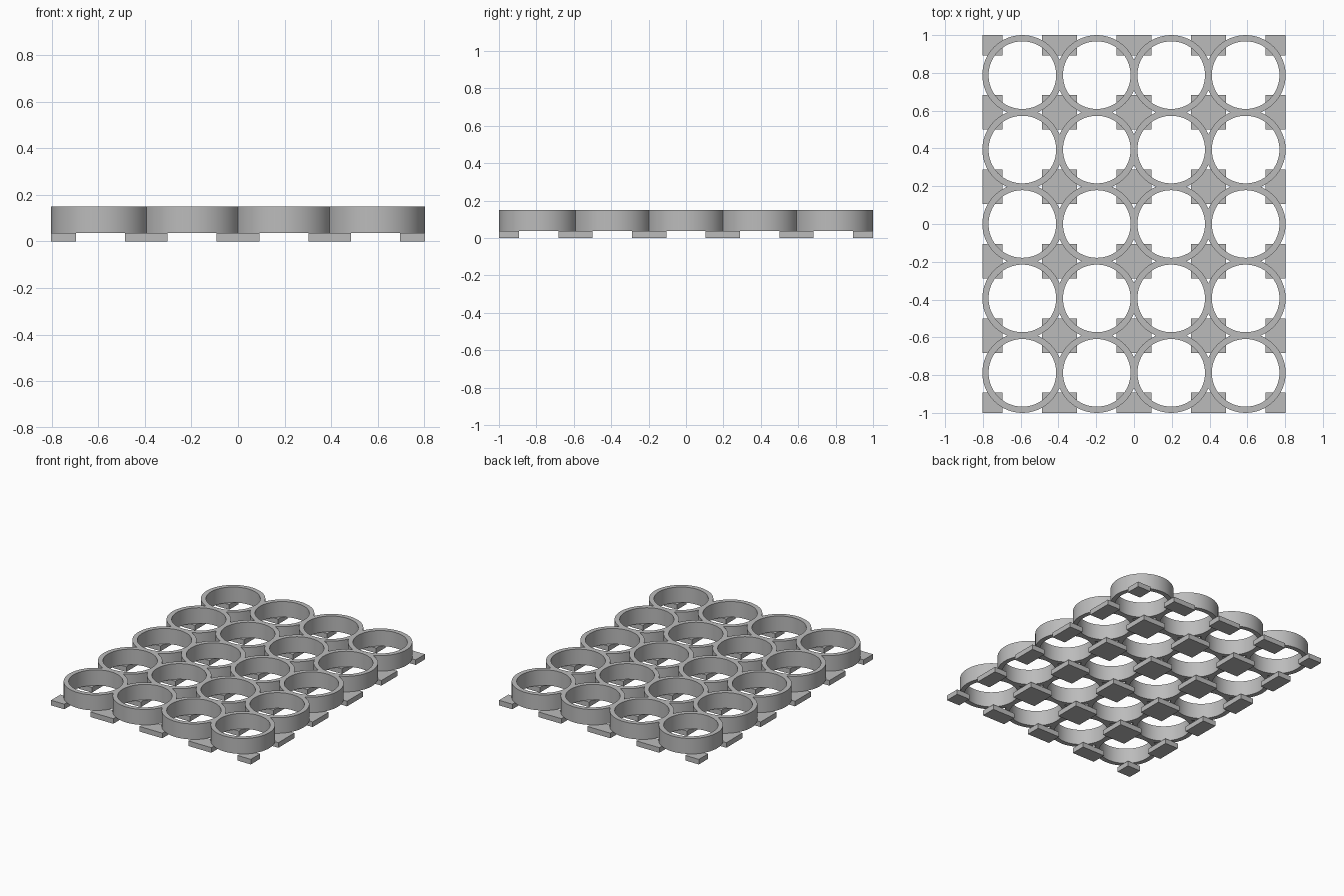
import bpy, bmesh, math

COLS, ROWS = 4, 5
PITCH = 0.394
OUTER, INNER = 0.212, 0.179
PAD_TOP, RING_TOP = 0.037, 0.15
PAD_HALF = 0.092
SEGMENTS = 64
HALF_X = (COLS - 1) * PITCH / 2 + OUTER
HALF_Y = (ROWS - 1) * PITCH / 2 + OUTER

cube = bpy.data.objects.get("Cube")
if cube:
    bpy.data.objects.remove(cube)

grey = bpy.data.materials.new("plain_grey")
grey.use_nodes = True
colour = (0.5, 0.5, 0.5, 1)
grey.diffuse_color = colour
grey.node_tree.nodes["Principled BSDF"].inputs["Base Color"].default_value = colour


def make_object(name, bm):
    bmesh.ops.remove_doubles(bm, verts=bm.verts, dist=0.0005)
    bmesh.ops.recalc_face_normals(bm, faces=bm.faces)
    mesh = bpy.data.meshes.new(name)
    bm.to_mesh(mesh)
    bm.free()
    mesh.materials.append(grey)
    obj = bpy.data.objects.new(name, mesh)
    bpy.context.collection.objects.link(obj)
    return obj


def clip(value, index, count):
    """Trim a ring at the seam it shares with a neighbour; report if trimmed."""
    seam = PITCH / 2
    if abs(value) > seam - 0.002:
        if 0 <= index + (1 if value > 0 else -1) < count:
            return math.copysign(seam, value), math.copysign(1, value)
    return value, 0


def add_ring(bm, col, row):
    cx = (col - (COLS - 1) / 2) * PITCH
    cy = (row - (ROWS - 1) / 2) * PITCH
    sections, seams = [], []
    for i in range(SEGMENTS):
        a = math.tau * i / SEGMENTS
        c, s = math.cos(a), math.sin(a)
        x, seam_x = clip(OUTER * c, col, COLS)
        y, seam_y = clip(OUTER * s, row, ROWS)
        outline = [(x, y, PAD_TOP), (x, y, RING_TOP),
                   (INNER * c, INNER * s, RING_TOP), (INNER * c, INNER * s, PAD_TOP)]
        sections.append([bm.verts.new((cx + u, cy + v, z)) for u, v, z in outline])
        seams.append((seam_x, seam_y))
    for i in range(SEGMENTS):
        j = (i + 1) % SEGMENTS
        a, b = sections[i], sections[j]
        for k in range(4):
            # The shared seam stays open so neighbouring rings fuse
            if k == 0 and seams[i] == seams[j] != (0, 0):
                continue
            n = (k + 1) % 4
            bm.faces.new((a[k], b[k], b[n], a[n]))


# Grid of fused round holders
bm = bmesh.new()
for col in range(COLS):
    for row in range(ROWS):
        add_ring(bm, col, row)
rings = make_object("ring_grid", bm)

# Square feet under every junction, trimmed at the outside edges
bm = bmesh.new()
for i in range(COLS + 1):
    for j in range(ROWS + 1):
        px, py = (i - COLS / 2) * PITCH, (j - ROWS / 2) * PITCH
        x0, x1 = max(px - PAD_HALF, -HALF_X), min(px + PAD_HALF, HALF_X)
        y0, y1 = max(py - PAD_HALF, -HALF_Y), min(py + PAD_HALF, HALF_Y)
        box = bmesh.ops.create_cube(bm, size=1)["verts"]
        for v in box:
            v.co.x = x1 if v.co.x > 0 else x0
            v.co.y = y1 if v.co.y > 0 else y0
            v.co.z = PAD_TOP if v.co.z > 0 else 0
make_object("support_feet", bm)

# Smooth ring walls with crisp rims
bpy.ops.object.select_all(action="DESELECT")
rings.select_set(True)
bpy.context.view_layer.objects.active = rings
bpy.ops.object.shade_smooth_by_angle(angle=math.radians(30))
